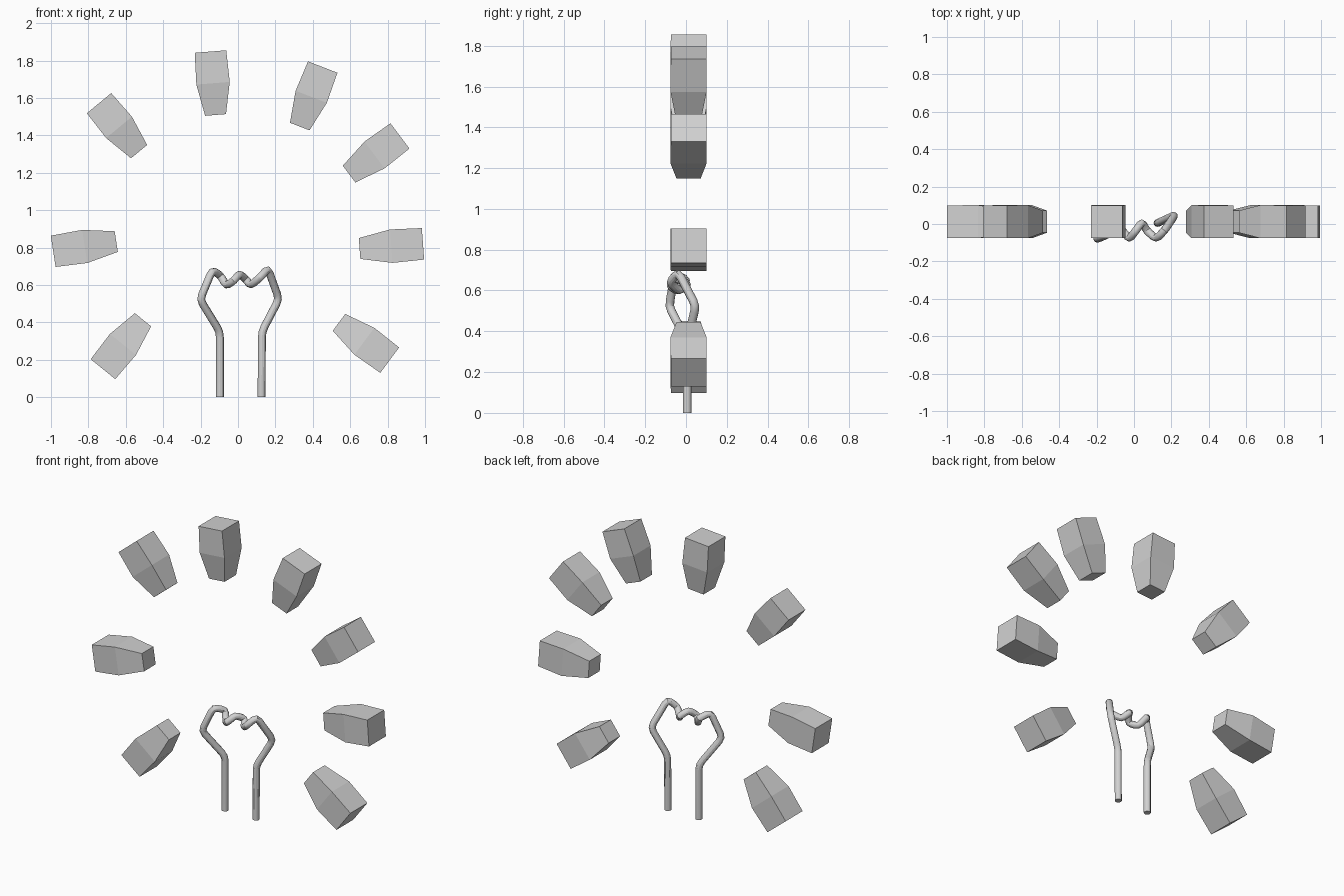
import bpy, bmesh
from mathutils import Vector

if "Cube" in bpy.data.objects:
    bpy.data.objects.remove(bpy.data.objects["Cube"])

grey = bpy.data.materials.new("light grey")
grey.diffuse_color = (0.64, 0.64, 0.64, 1)
grey.use_nodes = True
grey.node_tree.nodes["Principled BSDF"].inputs["Base Color"].default_value = grey.diffuse_color


def add_object(name, mesh):
    mesh.materials.clear()
    mesh.materials.append(grey)
    ob = bpy.data.objects.new(name, mesh)
    bpy.context.collection.objects.link(ob)
    return ob


# Tapered block: square rings swept from the outer end to the inner end
def block(name, outer, inner, y=0.0125):
    a = Vector((outer[0], y, outer[1]))
    b = Vector((inner[0], y, inner[1]))
    depth = Vector((0, 1, 0))
    side = (b - a).normalized().cross(depth)
    bm = bmesh.new()
    rings = []
    for t, width, thick in ((0, 0.169, 0.174), (0.5, 0.179, 0.177), (1, 0.112, 0.118)):
        c = a.lerp(b, t)
        rings.append([bm.verts.new(c + side * (i * width / 2) + depth * (j * thick / 2))
                      for i, j in ((-1, -1), (1, -1), (1, 1), (-1, 1))])
    for r, s in zip(rings, rings[1:]):
        for k in range(4):
            n = (k + 1) % 4
            bm.faces.new((r[k], r[n], s[n], s[k]))
    bm.faces.new(rings[0])
    bm.faces.new(rings[-1])
    bmesh.ops.recalc_face_normals(bm, faces=bm.faces)
    mesh = bpy.data.meshes.new(name)
    bm.to_mesh(mesh)
    bm.free()
    add_object(name, mesh)


# Ring of blocks: outer and inner end centres in x, z
ends = [
    ((0.989, 0.820), (0.650, 0.795)),
    ((0.866, 1.397), (0.594, 1.193)),
    ((0.453, 1.765), (0.330, 1.447)),
    ((-0.147, 1.848), (-0.120, 1.509)),
    ((-0.743, 1.572), (-0.529, 1.313)),
    ((-0.988, 0.780), (-0.651, 0.832)),
    ((-0.722, 0.150), (-0.508, 0.414)),
    ((0.811, 0.198), (0.540, 0.400)),
]
for i, (o, n) in enumerate(ends):
    block(f"ring_block_{i + 1}", o, n)

# Filament path: left leg, coil of loops, right leg
path = [Vector(p) for p in (
    (-0.097, 0.006, 0), (-0.097, 0.006, 0.35), (-0.203, -0.083, 0.522),
    (-0.138, -0.055, 0.678), (-0.095, 0.006, 0.652), (-0.062, -0.035, 0.596),
    (-0.024, -0.080, 0.622), (0.008, -0.038, 0.660), (0.042, 0.010, 0.630),
    (0.068, -0.035, 0.598), (0.118, -0.080, 0.640), (0.160, -0.038, 0.688),
    (0.219, 0.048, 0.525), (0.128, 0.006, 0.35), (0.126, 0.006, 0))]

# Round each bend a little by cutting its corner
pts = [path[0]]
for p, q, r in zip(path, path[1:], path[2:]):
    u, v = (p - q), (r - q)
    s = q + u.normalized() * min(0.03, u.length * 0.3)
    e = q + v.normalized() * min(0.03, v.length * 0.3)
    pts += [s, (s + e) * 0.25 + q * 0.5, e]
pts.append(path[-1])

# Filament tube
curve = bpy.data.curves.new("filament_path", 'CURVE')
curve.dimensions = '3D'
curve.bevel_depth = 0.021
curve.bevel_resolution = 4
curve.use_fill_caps = True
spline = curve.splines.new('POLY')
spline.points.add(len(pts) - 1)
for sp, p in zip(spline.points, pts):
    sp.co = (*p, 1)
temp = bpy.data.objects.new("filament_helper", curve)
bpy.context.collection.objects.link(temp)
bpy.context.view_layer.update()
tube = bpy.data.meshes.new_from_object(temp.evaluated_get(bpy.context.evaluated_depsgraph_get()))
bpy.data.objects.remove(temp)
wire = add_object("filament", tube)
bpy.context.view_layer.objects.active = wire
wire.select_set(True)
bpy.ops.object.shade_smooth_by_angle()
